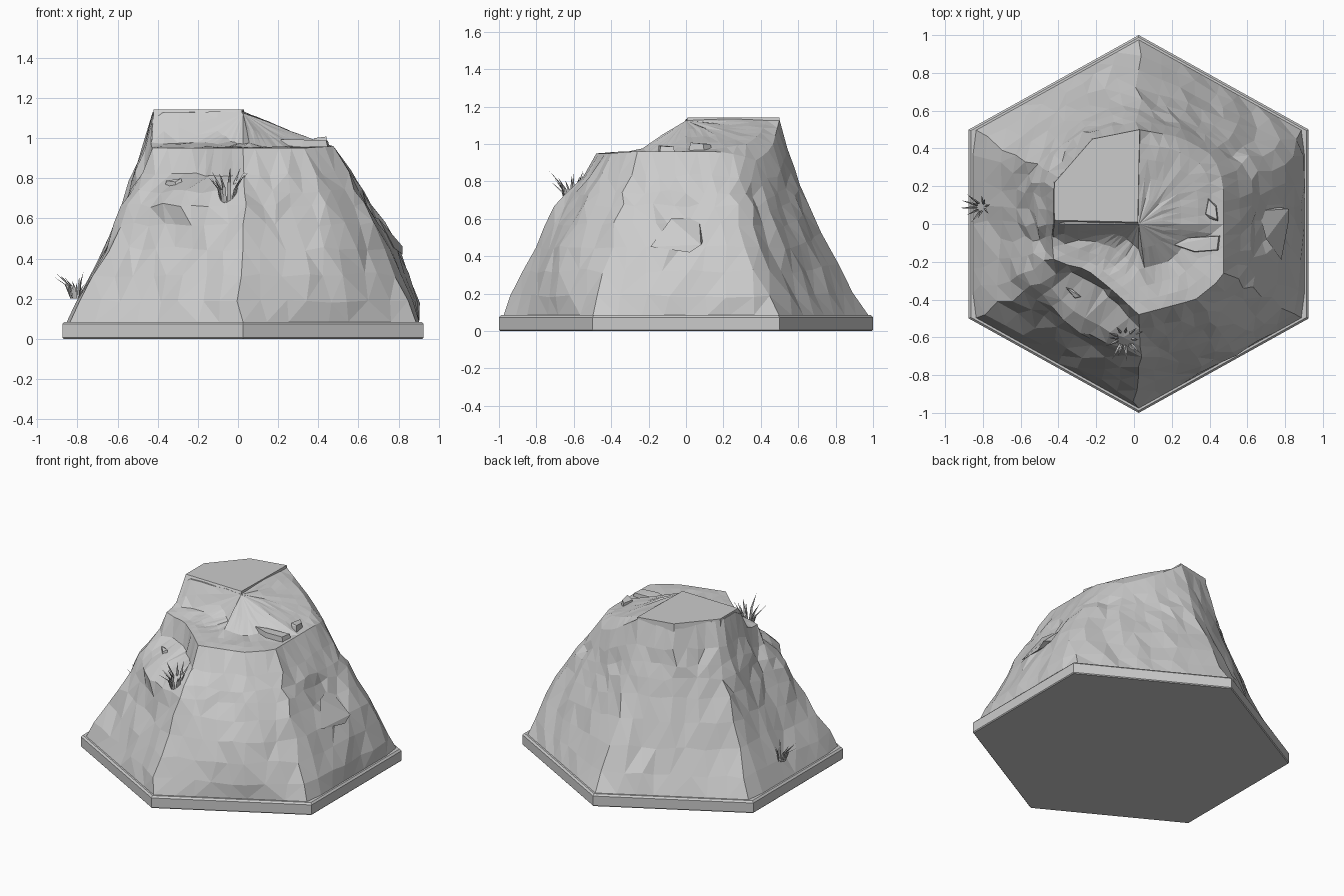
import bpy, bmesh, random
from math import sin, cos, pi, exp, tau
from mathutils import Vector

random.seed(7)
if "Cube" in bpy.data.objects:
    bpy.data.objects.remove(bpy.data.objects["Cube"])

stone = bpy.data.materials.new("stone_grey")
stone.use_nodes = True
grey = (0.6, 0.6, 0.6, 1)
stone.diffuse_color = grey
stone.node_tree.nodes["Principled BSDF"].inputs["Base Color"].default_value = grey

CENTRE = Vector((0.025, 0, 0))
RIM = 0.085
SEGMENTS = 48


def finish(bm, name):
    mesh = bpy.data.meshes.new(name)
    bm.to_mesh(mesh)
    bm.free()
    mesh.materials.append(stone)
    bpy.context.collection.objects.link(bpy.data.objects.new(name, mesh))


def hexagon(scale):
    """Hexagon slightly wider than regular, in counter-clockwise order."""
    half = [(0.9, -0.5), (0.9, 0.5), (0, 1)]
    return [(s * x * scale, s * y * scale) for s in (1, -1) for x, y in half]


def hull(name, points):
    bm = bmesh.new()
    for p in points:
        bm.verts.new(p)
    found = bmesh.ops.convex_hull(bm, input=bm.verts)
    loose = [v for v in found["geom_interior"] if isinstance(v, bmesh.types.BMVert)]
    bmesh.ops.delete(bm, geom=loose, context='VERTS')
    bmesh.ops.recalc_face_normals(bm, faces=bm.faces)
    finish(bm, name)


def cross(a, b):
    return a[0] * b[1] - a[1] * b[0]


def outline_at(points, angle):
    """Radius and blended extra values where a ray from the middle meets an outline."""
    d = (cos(angle), sin(angle))
    for a, b in zip(points, points[1:] + points[:1]):
        edge = (b[0] - a[0], b[1] - a[1])
        if abs(cross(edge, d)) < 1e-9:
            continue
        s = -cross(a, d) / cross(edge, d)
        r = cross(a, b) / cross(d, edge)
        if -1e-6 <= s <= 1 + 1e-6 and r > 0:
            return [r] + [u + (v - u) * s for u, v in zip(a[2:], b[2:])]


# Hexagonal base with a thin bevelled upper edge
layers = [(1, 0.006), (0.994, 0), (1, RIM - 0.012), (0.988, RIM)]
hull("hex_base", [Vector((x, y, z)) + CENTRE for r, z in layers for x, y in hexagon(r)])

# Shoulder outline of the hill: x, y, height, bulge of the flank below
shoulder = [
    (0, -0.48, 0.95, 0.045), (0.3, -0.4, 0.95, 0.09), (0.45, -0.28, 0.96, 0.015),
    (0.45, 0, 0.96, 0.07), (0.45, 0.17, 0.96, 0.085), (0.43, 0.29, 0.94, -0.01),
    (0.37, 0.38, 0.91, 0), (0.22, 0.46, 0.98, -0.02), (0, 0.5, 1.13, -0.045),
    (-0.25, 0.44, 1.13, -0.025), (-0.45, 0.22, 1.13, -0.04), (-0.45, 0.02, 1.13, -0.05),
    (-0.46, -0.07, 0.96, -0.04), (-0.45, -0.2, 0.95, 0), (-0.28, -0.24, 0.95, 0.03),
    (-0.12, -0.37, 0.95, 0.04)]


def bump(value, middle, width):
    return exp(-((value - middle) / width) ** 2)


def flank_offset(angle, t):
    """Hollow ledge on the front and a shallow scoop on the side."""
    deg = angle * 360 / tau
    ledge = bump(deg, 237, 27) * (0.1 * bump(t, 0.7, 0.14) - 0.09 * bump(t, 0.86, 0.08))
    side = min(deg, 360 - deg)
    scoop = -0.05 * bump(side, 0, 11) * bump(t, 0.6, 0.12)
    return ledge + scoop


def top_height(x, y):
    """Plateau that rises to the summit at the back."""
    right, front = max(0, x), max(0, -y)
    if x < 0:
        fall = 0.15 * min(front / 0.08, 1) + 0.035 * min(max(front - 0.08, 0) / 0.17, 1)
    else:
        fall = 0.6 * front
    return max(0.955, 1.13 - fall - 0.4 * right)


# Hill: rings climb the flank, then close over the plateau
bm = bmesh.new()
rings = []
foot = hexagon(0.975)
for t in (0, 0.12, 0.27, 0.42, 0.56, 0.67, 0.75, 0.85, 1):
    ring = []
    rough = 0.011 if 0 < t < 1 else 0
    for k in range(SEGMENTS):
        a = k * tau / SEGMENTS
        r0 = outline_at(foot, a)[0]
        r1, z1, bulge = outline_at(shoulder, a)
        swell = t ** 0.8 if bulge > 0 else t
        r = r0 + (r1 - r0) * t + bulge * sin(pi * swell) + flank_offset(a, t)
        r += random.uniform(-rough, rough)
        a += random.uniform(-rough, rough) * 3
        z = RIM + (z1 - RIM) * t + random.uniform(-rough, rough)
        ring.append(bm.verts.new(CENTRE + Vector((r * cos(a), r * sin(a), z))))
    rings.append(ring)
for scale in (0.86, 0.7, 0.5, 0.28):
    ring = []
    for k in range(SEGMENTS):
        a = k * tau / SEGMENTS
        r = outline_at(shoulder, a)[0] * scale
        x, y = r * cos(a), r * sin(a)
        z = top_height(x, y) + random.uniform(-0.005, 0.005)
        ring.append(bm.verts.new(CENTRE + Vector((x, y, z))))
    rings.append(ring)
for low, high in zip(rings, rings[1:]):
    for k in range(SEGMENTS):
        n = (k + 1) % SEGMENTS
        bm.faces.new((low[k], low[n], high[n], high[k]))
tip = bm.verts.new(CENTRE + Vector((0, 0, 1.125)))
for k in range(SEGMENTS):
    bm.faces.new((rings[-1][k], rings[-1][(k + 1) % SEGMENTS], tip))
bmesh.ops.triangulate(bm, faces=bm.faces, quad_method='BEAUTY')
finish(bm, "hill")

# Flat-topped summit block
summit = [(-0.42, 0.02), (0.02, 0.01), (0.03, 0.5), (-0.22, 0.45), (-0.42, 0.22)]
skirt = [(-0.43, -0.07), (0.03, -0.06), (0.05, 0.5), (-0.23, 0.46), (-0.44, 0.23)]
hull("summit_block", [(x, y, 1.142) for x, y in summit] + [(x, y, 0.98) for x, y in skirt])


# Loose rocks on the plateau, the ledge and the side scoop
def rock(name, outline, low, high, shrink=0.75):
    mx = sum(p[0] for p in outline) / len(outline)
    my = sum(p[1] for p in outline) / len(outline)
    upper = [(mx + (x - mx) * shrink, my + (y - my) * shrink,
              high + random.uniform(-0.01, 0.01)) for x, y in outline]
    hull(name, [(x, y, low) for x, y in outline] + upper)


rock("plateau_rock", [(0.37, 0.05), (0.39, 0.15), (0.44, 0.1), (0.45, 0.01), (0.4, 0.02)],
     0.94, 1.0)
rock("plateau_slab", [(0.2, -0.11), (0.28, -0.07), (0.46, -0.06), (0.45, -0.14), (0.32, -0.15)],
     0.94, 0.985, 0.9)
rock("ledge_rock", [(-0.37, -0.33), (-0.33, -0.34), (-0.27, -0.39), (-0.31, -0.4)], 0.73, 0.79)
hull("side_rock", [(0.66, 0.07, 0.61), (0.7, -0.08, 0.6), (0.78, -0.19, 0.45),
                   (0.82, 0.08, 0.46), (0.82, 0.02, 0.42), (0.7, 0.1, 0.5)])


# Grass tufts made of bent, tapering blades
def tuft(name, origin, lean, height, spread, count):
    bm = bmesh.new()
    for k in range(count):
        a = tau * k / count + random.uniform(-0.3, 0.3)
        out = Vector((cos(a), sin(a), 0))
        side = Vector((-sin(a), cos(a), 0)) * height * 0.05
        root = Vector(origin) + out * spread * 0.35
        tall = height * random.uniform(0.55, 1)
        reach = (out * spread + Vector(lean)) * random.uniform(0.5, 1)
        knee = root + reach * 0.3 + Vector((0, 0, tall * 0.6))
        end = root + reach + Vector((0, 0, tall))
        inner = out * height * -0.05
        base = [bm.verts.new(root + s) for s in (side, -side, inner)]
        bend = [bm.verts.new(knee + s * 0.8) for s in (side, -side, inner)]
        point = bm.verts.new(end)
        for i in range(3):
            j = (i + 1) % 3
            bm.faces.new((base[i], base[j], bend[j], bend[i]))
            bm.faces.new((bend[i], bend[j], point))
    bmesh.ops.recalc_face_normals(bm, faces=bm.faces)
    finish(bm, name)


tuft("front_grass", (-0.05, -0.61, 0.66), (0, -0.02, 0), 0.2, 0.09, 13)
tuft("side_grass", (-0.81, 0.09, 0.2), (-0.04, 0, 0), 0.14, 0.07, 10)
